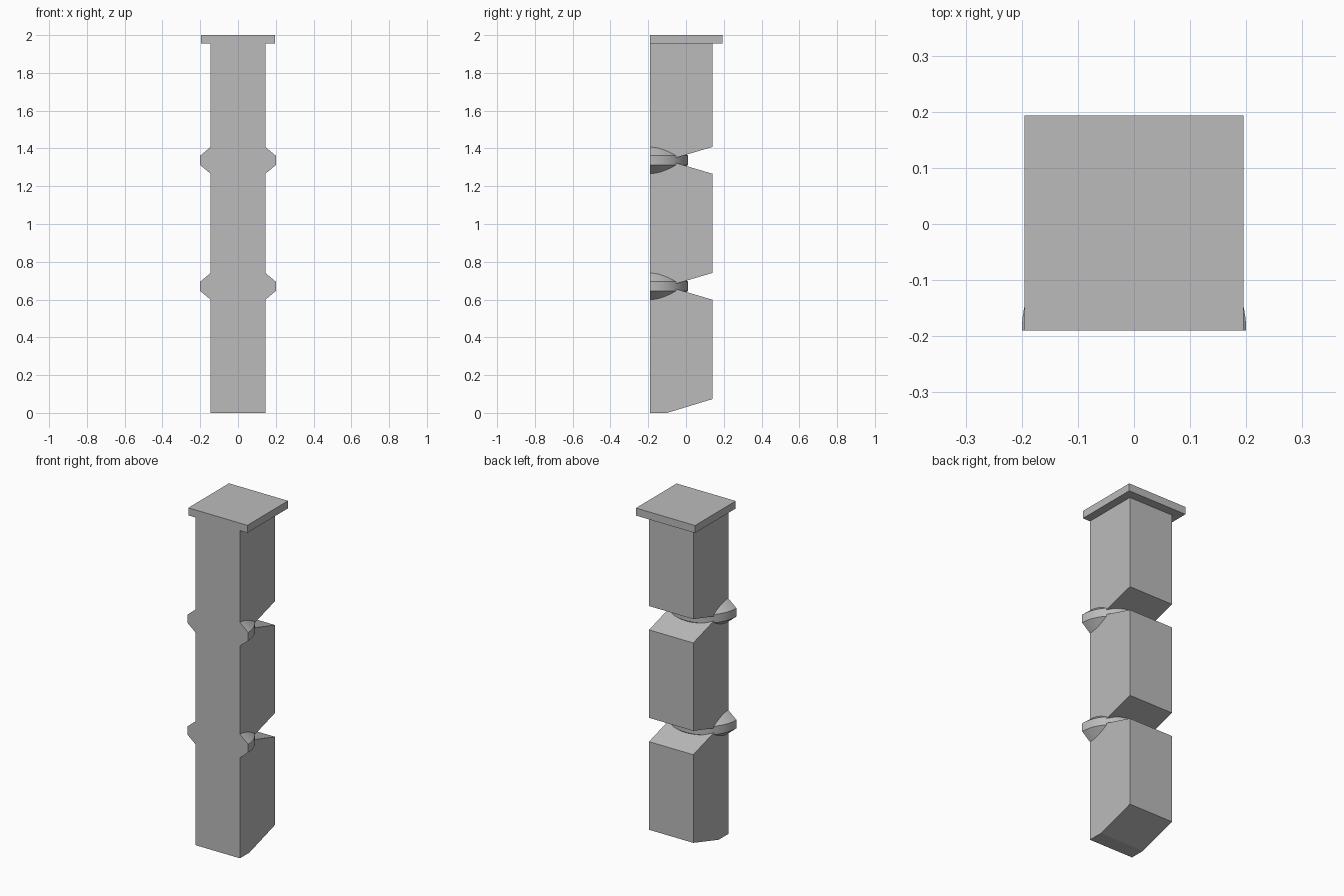
import bpy
import bmesh
from math import sin, cos, pi, radians

cube = bpy.data.objects.get("Cube")
if cube:
    bpy.data.objects.remove(cube, do_unlink=True)

FRONT, BACK = -0.19, 0.14
HALF_WIDTH = 0.146
NOTCH_HEIGHTS = (0.67, 1.337)

stone = bpy.data.materials.new("plain grey")
stone.use_nodes = True
grey = (0.5, 0.5, 0.5, 1)
stone.diffuse_color = grey
stone.node_tree.nodes["Principled BSDF"].inputs["Base Color"].default_value = grey


def finish(bm, name, smooth=False):
    bmesh.ops.recalc_face_normals(bm, faces=bm.faces)
    mesh = bpy.data.meshes.new(name)
    bm.to_mesh(mesh)
    bm.free()
    obj = bpy.data.objects.new(name, mesh)
    bpy.context.collection.objects.link(obj)
    mesh.materials.append(stone)
    if smooth:
        bpy.ops.object.select_all(action='DESELECT')
        obj.select_set(True)
        bpy.context.view_layer.objects.active = obj
        bpy.ops.object.shade_smooth_by_angle(angle=radians(25))
    return obj


def extrude_profile(name, profile, half_width):
    """Extrude a (y, z) outline across x."""
    bm = bmesh.new()
    face = bm.faces.new([bm.verts.new((-half_width, y, z)) for y, z in profile])
    result = bmesh.ops.extrude_face_region(bm, geom=[face])
    verts = [v for v in result["geom"] if isinstance(v, bmesh.types.BMVert)]
    bmesh.ops.translate(bm, verts=verts, vec=(2 * half_width, 0, 0))
    return finish(bm, name)


def half_disc(name, z_mid, segments=32):
    """Half turn of a bevelled rim, cut flat at the front."""
    rim = [(0, -0.07), (HALF_WIDTH, -0.07), (0.2, -0.025),
           (0.2, 0.025), (HALF_WIDTH, 0.07), (0, 0.07)]
    bm = bmesh.new()
    rings = []
    for i in range(segments + 1):
        a = pi * i / segments
        rings.append([bm.verts.new((r * cos(a), FRONT + r * sin(a), z_mid + z))
                      for r, z in rim])
    for a, b in zip(rings, rings[1:]):
        for j in range(len(rim) - 1):
            bm.faces.new((a[j], b[j], b[j + 1], a[j + 1]))
    bmesh.ops.remove_doubles(bm, verts=bm.verts, dist=1e-5)
    bmesh.ops.holes_fill(bm, edges=[e for e in bm.edges if e.is_boundary], sides=0)
    return finish(bm, name, smooth=True)


# Post with a sloped foot and wedge notches in the back
outline = [(FRONT, 0), (-0.10, 0), (BACK, 0.073)]
for z in NOTCH_HEIGHTS:
    outline += [(BACK, z - 0.071), (-0.10, z), (BACK, z + 0.071)]
outline += [(BACK, 1.955), (FRONT, 1.955)]
extrude_profile("post", outline, HALF_WIDTH)

# Bevelled half discs around the notches
for z, label in zip(NOTCH_HEIGHTS, ("lower", "upper")):
    half_disc(label + "_half_disc", z)

# Square cap
extrude_profile("cap", [(FRONT, 1.955), (0.193, 1.955), (0.193, 2), (FRONT, 2)], 0.195)
